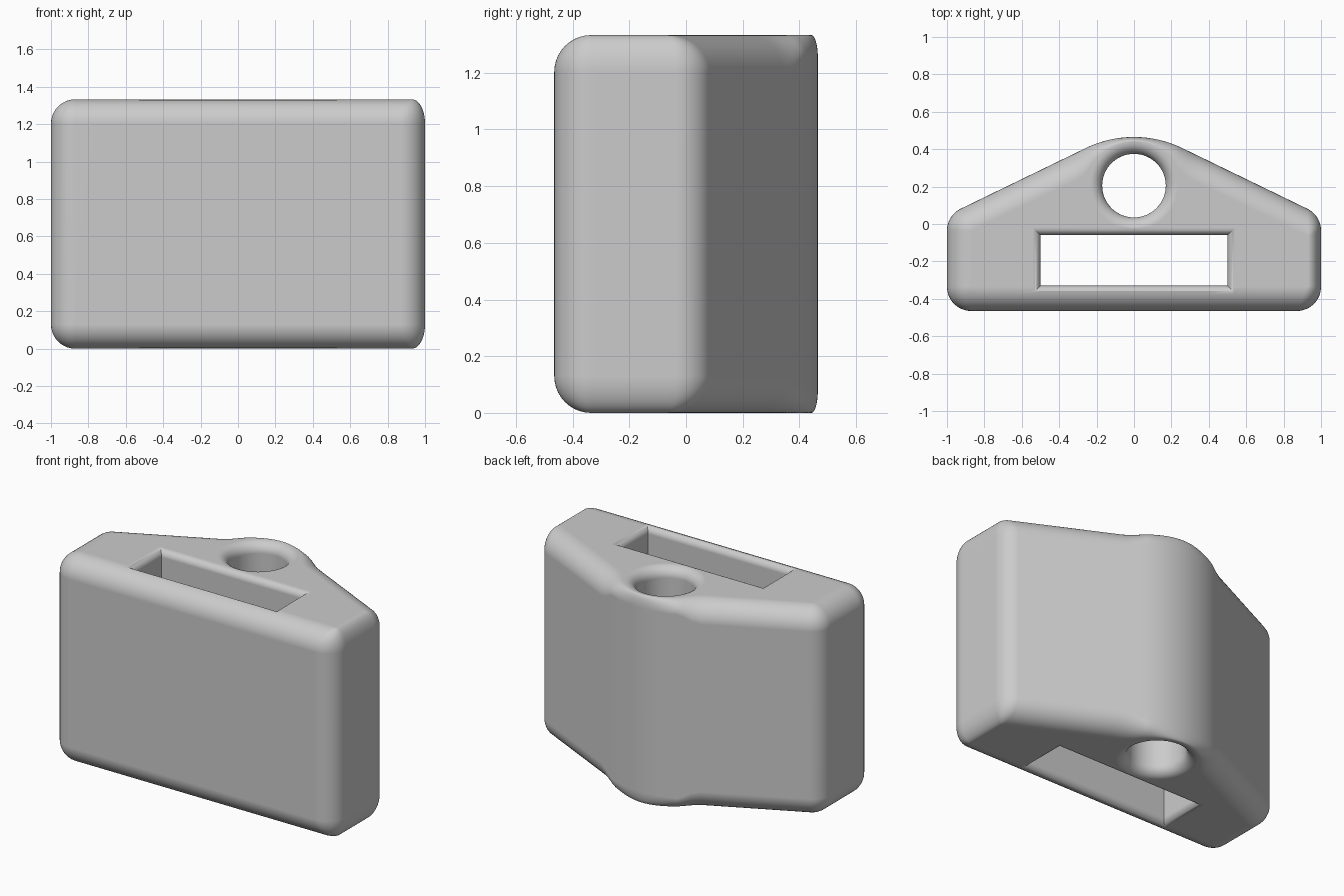
import bpy, bmesh
from math import sin, cos, tan, pi
from mathutils import Vector, Matrix

HEIGHT = 1.333
FILLET = 0.13
HOLE_CENTRE, HOLE_R, HOLE_FLARE = Vector((0, 0.205)), 0.17, 0.065
SLOT_CENTRE, SLOT_HALF, SLOT_FLARE = Vector((0, -0.195)), Vector((0.5, 0.135)), 0.042

cube = bpy.data.objects.get("Cube")
if cube:
    bpy.data.objects.remove(cube)

grey = bpy.data.materials.new("plain grey")
grey.use_nodes = True
colour = (0.6, 0.6, 0.6, 1)
grey.diffuse_color = colour
grey.node_tree.nodes["Principled BSDF"].inputs["Base Color"].default_value = colour

# Outline corners (counter-clockwise), corner radii, and top fillet width of each edge
CORNERS = [Vector(p) for p in ((-1, -0.465), (1, -0.465), (1, 0.046), (0, 0.531), (-1, 0.046))]
RADII = [FILLET, FILLET, FILLET, 0.59, FILLET]
WIDTHS = [FILLET, 0.07, FILLET, FILLET, FILLET]


def outline(s):
    """Rounded outline moved inwards by the fraction s of the fillet widths."""
    n = len(CORNERS)
    dirs = [(CORNERS[(i + 1) % n] - CORNERS[i]).normalized() for i in range(n)]
    arcs = []
    for i, corner in enumerate(CORNERS):
        a, b = dirs[i - 1], dirs[i]
        turn = a.x * b.y - a.y * b.x
        p = corner - a * (WIDTHS[i] * s / turn) * -1 * -1 + b * (WIDTHS[i - 1] * s / turn)
        r = max(RADII[i] - FILLET * s, 0.001)
        angle = a.angle(b)
        start = p - a * r * tan(angle / 2)
        centre = start + Vector((-a.y, a.x)) * r
        steps = 32 if i == 3 else 12
        arcs.append([centre + Matrix.Rotation(angle * k / steps, 2) @ (start - centre)
                     for k in range(steps + 1)])
    ring = []
    for i, arc in enumerate(arcs):
        end = arcs[(i + 1) % n][0]
        ring += arc + [arc[-1].lerp(end, k / 14) for k in range(1, 14)]
    return ring


def loft(name, rings):
    """Closed solid through rings of equal point count."""
    bm = bmesh.new()
    loops = [[bm.verts.new(p) for p in ring] for ring in rings]
    n = len(loops[0])
    for low, high in zip(loops, loops[1:]):
        for i in range(n):
            j = (i + 1) % n
            bm.faces.new((low[i], low[j], high[j], high[i]))
    bm.faces.new(loops[0][::-1])
    bm.faces.new(loops[-1])
    bmesh.ops.remove_doubles(bm, verts=bm.verts, dist=0.00001)
    bmesh.ops.recalc_face_normals(bm, faces=bm.faces)
    mesh = bpy.data.meshes.new(name)
    bm.to_mesh(mesh)
    bm.free()
    mesh.materials.append(grey)
    obj = bpy.data.objects.new(name, mesh)
    bpy.context.collection.objects.link(obj)
    return obj


def make_body():
    """Block with rounded rims, the rim narrowing where it passes the round hole."""
    outer = outline(0)
    clear = [(p - HOLE_CENTRE).length - HOLE_R - HOLE_FLARE - 0.002 for p in outer]
    narrow = [min(1, max(0.15, c / FILLET)) for c in clear]
    lower = []
    for step in range(11):
        t = pi / 2 * step / 10
        inset = outline(1 - sin(t))
        ring = []
        for p, q, k in zip(outer, inset, narrow):
            xy = p.lerp(q, k)
            depth = FILLET * max(k, 0.6)
            ring.append(Vector((xy.x, xy.y, depth * (1 - cos(t)))))
        lower.append(ring)
    upper = [[Vector((p.x, p.y, HEIGHT - p.z)) for p in ring] for ring in reversed(lower)]
    return loft("body", lower + upper)


def flared_cutter(name, section, flare):
    """Through cutter whose section(grow) widens in a quarter round at both ends."""
    levels = [(-0.05, flare)]
    levels += [(flare * (1 - cos(pi / 16 * i)), flare * (1 - sin(pi / 16 * i))) for i in range(9)]
    levels += [(HEIGHT - z, g) for z, g in reversed(levels)]
    cutter = loft(name, [[Vector((p.x, p.y, z)) for p in section(g)] for z, g in levels])
    cutter.hide_render = True
    return cutter


def round_section(grow):
    return [HOLE_CENTRE + Vector((cos(pi * i / 32), sin(pi * i / 32))) * (HOLE_R + grow)
            for i in range(64)]


def slot_section(grow):
    half = SLOT_HALF + Vector((grow, grow))
    return [SLOT_CENTRE + Vector((half.x * sx, half.y * sy))
            for sx, sy in ((-1, -1), (1, -1), (1, 1), (-1, 1))]


# Cut the round hole and the rectangular slot through the body
body = make_body()
bpy.ops.object.select_all(action="DESELECT")
bpy.context.view_layer.objects.active = body
body.select_set(True)
for cutter in (flared_cutter("hole_cutter", round_section, HOLE_FLARE),
               flared_cutter("slot_cutter", slot_section, SLOT_FLARE)):
    cut = body.modifiers.new(cutter.name, "BOOLEAN")
    cut.operation, cut.solver, cut.object = "DIFFERENCE", "EXACT", cutter
    bpy.ops.object.modifier_apply(modifier=cut.name)
    bpy.data.objects.remove(cutter)

# Smooth rounded rims, with clean flat faces
bpy.ops.object.shade_smooth_by_angle(angle=pi / 6)
weighted = body.modifiers.new("flat_face_normals", "WEIGHTED_NORMAL")
weighted.keep_sharp = True
